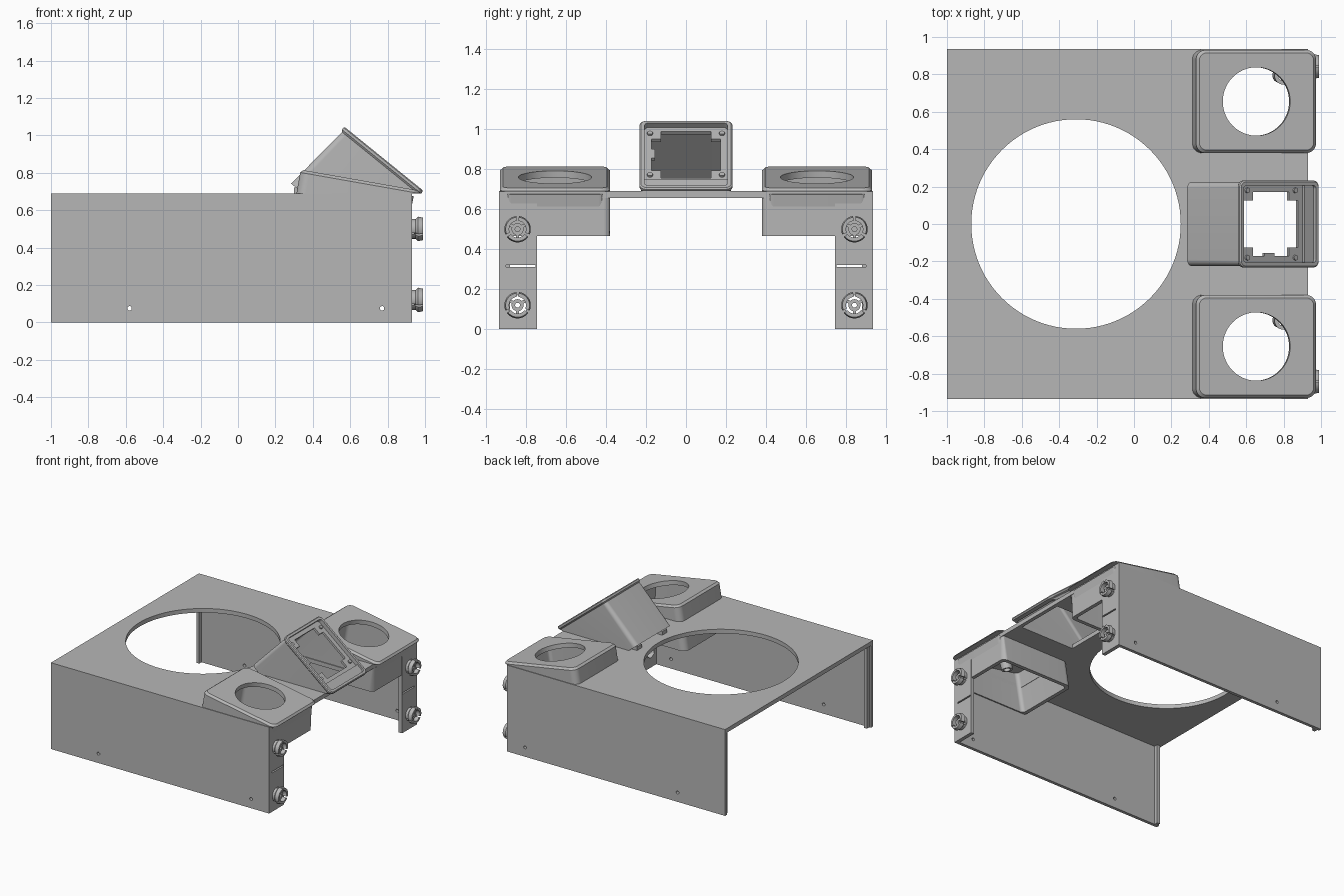
import bpy, bmesh, math
from mathutils import Vector, Matrix

if "Cube" in bpy.data.objects:
    bpy.data.objects.remove(bpy.data.objects["Cube"])

grey = bpy.data.materials.new("plain_grey")
grey.use_nodes = True
grey.diffuse_color = (0.47, 0.47, 0.47, 1)
grey.node_tree.nodes["Principled BSDF"].inputs["Base Color"].default_value = (0.47, 0.47, 0.47, 1)


def finish(name, bm):
    bmesh.ops.recalc_face_normals(bm, faces=bm.faces)
    me = bpy.data.meshes.new(name)
    bm.to_mesh(me)
    bm.free()
    me.materials.append(grey)
    ob = bpy.data.objects.new(name, me)
    bpy.context.scene.collection.objects.link(ob)
    return ob


def box(bm, lo, hi, frame=Matrix()):
    lo, hi = Vector(lo), Vector(hi)
    m = frame @ Matrix.Translation((lo + hi) / 2) @ Matrix.Diagonal((hi - lo).to_4d())
    bmesh.ops.create_cube(bm, size=1, matrix=m)


def cylinder(bm, r, depth, centre, axis, seg=24):
    m = Matrix.Translation(centre) @ Vector((0, 0, 1)).rotation_difference(Vector(axis)).to_matrix().to_4x4()
    bmesh.ops.create_cone(bm, cap_ends=True, segments=seg, radius1=r, radius2=r, depth=depth, matrix=m)


def loft(bm, loops, closed=False):
    rows = [[bm.verts.new(p) for p in loop] for loop in loops]
    n = len(rows[0])
    pairs = list(zip(rows, rows[1:])) + ([(rows[-1], rows[0])] if closed else [])
    for a, b in pairs:
        for i in range(n):
            bm.faces.new((a[i], a[(i + 1) % n], b[(i + 1) % n], b[i]))
    if not closed:
        bm.faces.new(rows[0])
        bm.faces.new(rows[-1])


def cut(ob, *cutters):
    # subtract solids, then discard them
    for c in cutters:
        mod = ob.modifiers.new("cut", 'BOOLEAN')
        mod.operation, mod.solver, mod.object = 'DIFFERENCE', 'EXACT', c
    bpy.context.view_layer.update()
    me = bpy.data.meshes.new_from_object(ob.evaluated_get(bpy.context.evaluated_depsgraph_get()))
    ob.modifiers.clear()
    ob.data = me
    for c in cutters:
        bpy.data.objects.remove(c)


def box_cutter(lo, hi):
    bm = bmesh.new()
    box(bm, lo, hi)
    return finish("cutter", bm)


def rod_cutter(*args):
    bm = bmesh.new()
    cylinder(bm, *args)
    return finish("cutter", bm)


STEPS = 12
COUNT = 4 * (STEPS + 1)


def rounded(frame, hu, hv, r, w=0):
    pts = []
    for k, (su, sv) in enumerate(((1, 1), (-1, 1), (-1, -1), (1, -1))):
        for j in range(STEPS + 1):
            a = math.pi / 2 * (k + j / STEPS)
            pts.append(frame @ Vector((su * (hu - r) + r * math.cos(a), sv * (hv - r) + r * math.sin(a), w)))
    return pts


def circle(frame, r, w=0):
    angles = [math.tau * (i + 0.5) / COUNT for i in range(COUNT)]
    return [frame @ Vector((r * math.cos(a), r * math.sin(a), w)) for a in angles]


def tilted(centre, angle):
    return Matrix.Translation(centre) @ Matrix.Rotation(angle, 4, 'Y')


# Top plate with the large round opening and openings below the housings
bm = bmesh.new()
box(bm, (-1, -0.935, 0.657), (0.93, 0.935, 0.69))
plate = finish("top_plate", bm)
cut(plate, rod_cutter(0.56, 1, (-0.31, 0, 0.67), (0, 0, 1), 96),
    box_cutter((0.42, -0.2, 0.5), (0.9, 0.2, 0.8)),
    *[box_cutter((0.34, s * 0.655 - 0.245, 0.5), (0.895, s * 0.655 + 0.245, 0.8)) for s in (-1, 1)])

for s, side in ((1, "left"), (-1, "right")):
    def span(y0, y1):
        return sorted((s * y0, s * y1))

    # Side wall with two screw holes
    y0, y1 = span(0.91, 0.935)
    bm = bmesh.new()
    box(bm, (-1, y0, 0), (0.93, y1, 0.657))
    wall = finish(side + "_wall", bm)
    cut(wall, *[rod_cutter(0.012, 0.2, (x, s * 0.92, 0.075), (0, 1, 0)) for x in (-0.58, 0.77)])

    # Upright rib at the open end
    y0, y1 = span(0.88, 0.91)
    bm = bmesh.new()
    box(bm, (-0.985, y0, 0), (-0.96, y1, 0.657))
    finish(side + "_rib", bm)

    # Front flange with slit and clip holes
    y0, y1 = span(0.745, 0.91)
    bm = bmesh.new()
    box(bm, (0.9, y0, 0), (0.93, y1, 0.657))
    flange = finish(side + "_flange", bm)
    y0, y1 = span(0.752, 0.9)
    cut(flange, box_cutter((0.8, y0, 0.31), (1, y1, 0.321)),
        *[rod_cutter(0.05, 0.2, (0.92, s * 0.842, z), (1, 0, 0)) for z in (0.12, 0.5)])

    # Round clips: three flared arcs, a hub ring and three spokes
    arc = [(0.042, 0.9), (0.053, 0.9), (0.053, 0.95), (0.066, 0.962), (0.06, 0.99), (0.042, 0.99)]
    hub = [(0.012, 0.94), (0.03, 0.94), (0.03, 0.965), (0.012, 0.965)]
    for z, level in ((0.12, "lower"), (0.5, "upper")):
        bm = bmesh.new()

        def swept(profile, start, stop):
            rows = []
            for i in range(13):
                a = start + (stop - start) * i / 12
                rows.append([(x, s * 0.842 + r * math.cos(a), z + r * math.sin(a)) for r, x in profile])
            loft(bm, rows)

        for k in range(3):
            a = math.pi / 2 + k * math.tau / 3
            swept(arc, a + 0.1, a + math.tau / 3 - 0.1)
            swept(hub, a, a + math.tau / 3)
            spoke = Matrix.Translation((0, s * 0.842, z)) @ Matrix.Rotation(a + math.pi / 3, 4, 'X')
            box(bm, (0.94, 0.025, -0.008), (0.962, 0.046, 0.008), spoke)
        finish(f"{side}_{level}_clip", bm)

    # Tilted round-hole housing, hollow and open below
    frame = tilted((0.655, s * 0.655, 0.76), math.radians(10))
    down = -(frame.to_3x3() @ Vector((0, 0, 1)))

    def slide(loop, z, limit=2):
        out = []
        for p in loop:
            q = p + down * ((z - p.z) / down.z)
            q.x = min(q.x, limit)
            out.append(q)
        return out

    outer = rounded(frame, 0.325, 0.275, 0.05, -0.015)
    inner = rounded(frame, 0.295, 0.245, 0.03, -0.035)
    bm = bmesh.new()
    loft(bm, [slide(outer, 0.465, 0.927), slide(outer, 0.688, 0.927), slide(outer, 0.69), outer,
              rounded(frame, 0.31, 0.26, 0.04), circle(frame, 0.183), circle(frame, 0.183, -0.035),
              inner, slide(inner, 0.465, 0.897)], closed=True)
    finish(side + "_round_housing", bm)

    # Small socket inside the housing
    bm = bmesh.new()
    ring = [tilted((0.8, s * 0.655 + 0.14, 0.6), math.radians(10)) @ Matrix.Translation((0, 0, w)) for w in (0, -0.12)]
    loft(bm, [circle(ring[0], 0.05), circle(ring[1], 0.04), circle(ring[1], 0.025), circle(ring[0], 0.03)], closed=True)
    box(bm, (0.79, s * 0.655 + 0.13, 0.59), (0.82, s * 0.655 + 0.15, 0.72))
    finish(side + "_socket", bm)

# Centre housing: slanted rounded box, open at the face and below
frame = tilted((0.78, 0, 0.875), math.atan2(0.34, 0.42))
back = Vector((-0.29, 0, -0.3))
mouth = rounded(frame, 0.272, 0.232, 0.035, -0.02)
bm = bmesh.new()
loft(bm, [[p + back for p in rounded(frame, 0.265, 0.225, 0.035)], rounded(frame, 0.264, 0.224, 0.03, -0.03),
          mouth, rounded(frame, 0.272, 0.232, 0.035, -0.006), rounded(frame, 0.265, 0.225, 0.03)])
cutoff = bmesh.ops.bisect_plane(bm, geom=bm.verts[:] + bm.edges[:] + bm.faces[:],
                                plane_co=(0, 0, 0.69), plane_no=(0, 0, 1), clear_inner=True)
bmesh.ops.holes_fill(bm, edges=[e for e in bm.edges if e.is_boundary])
centre = finish("centre_housing", bm)
bm = bmesh.new()
opening = rounded(frame, 0.248, 0.207, 0.02)
loft(bm, [[p + back * 0.93 for p in opening], opening, rounded(frame, 0.248, 0.207, 0.02, 0.05)])
cut(centre, finish("cutter", bm))

# Recessed frame with corner tabs, screw holes and a lower ledge
recess = frame @ Matrix.Translation((-0.02, 0, -0.05))
bm = bmesh.new()
box(bm, (-0.24, -0.21, 0), (-0.2, 0.21, 0.018), recess)
box(bm, (0.17, -0.21, 0), (0.25, 0.21, 0.018), recess)
for s in (-1, 1):
    y0, y1 = sorted((s * 0.172, s * 0.21))
    box(bm, (-0.2, y0, 0), (0.17, y1, 0.018), recess)
    for u0, u1 in ((-0.2, -0.14), (0.11, 0.17)):
        y0, y1 = sorted((s * 0.125, s * 0.172))
        box(bm, (u0, y0, 0), (u1, y1, 0.018), recess)
    for u in (-0.18, 0.15):
        cylinder(bm, 0.014, 0.016, recess @ Vector((u, s * 0.18, 0.02)), frame.to_3x3() @ Vector((0, 0, 1)), 16)
box(bm, (-0.06, -0.172, 0), (0.01, -0.155, 0.018), recess)
box(bm, (0.2, -0.21, 0.018), (0.265, 0.21, 0.035), recess)
finish("centre_frame", bm)

# Small feet behind the centre housing
for s, side in ((1, "left"), (-1, "right")):
    bm = bmesh.new()
    box(bm, (0.3, s * 0.16 - 0.03, 0.685), (0.37, s * 0.16 + 0.03, 0.72))
    finish(side + "_foot", bm)

# Smooth the rounded surfaces and keep the edges sharp
bpy.ops.object.select_all(action='DESELECT')
for ob in bpy.context.scene.objects:
    if ob.type == 'MESH':
        ob.select_set(True)
        bpy.context.view_layer.objects.active = ob
bpy.ops.object.shade_smooth_by_angle(angle=math.radians(30))
